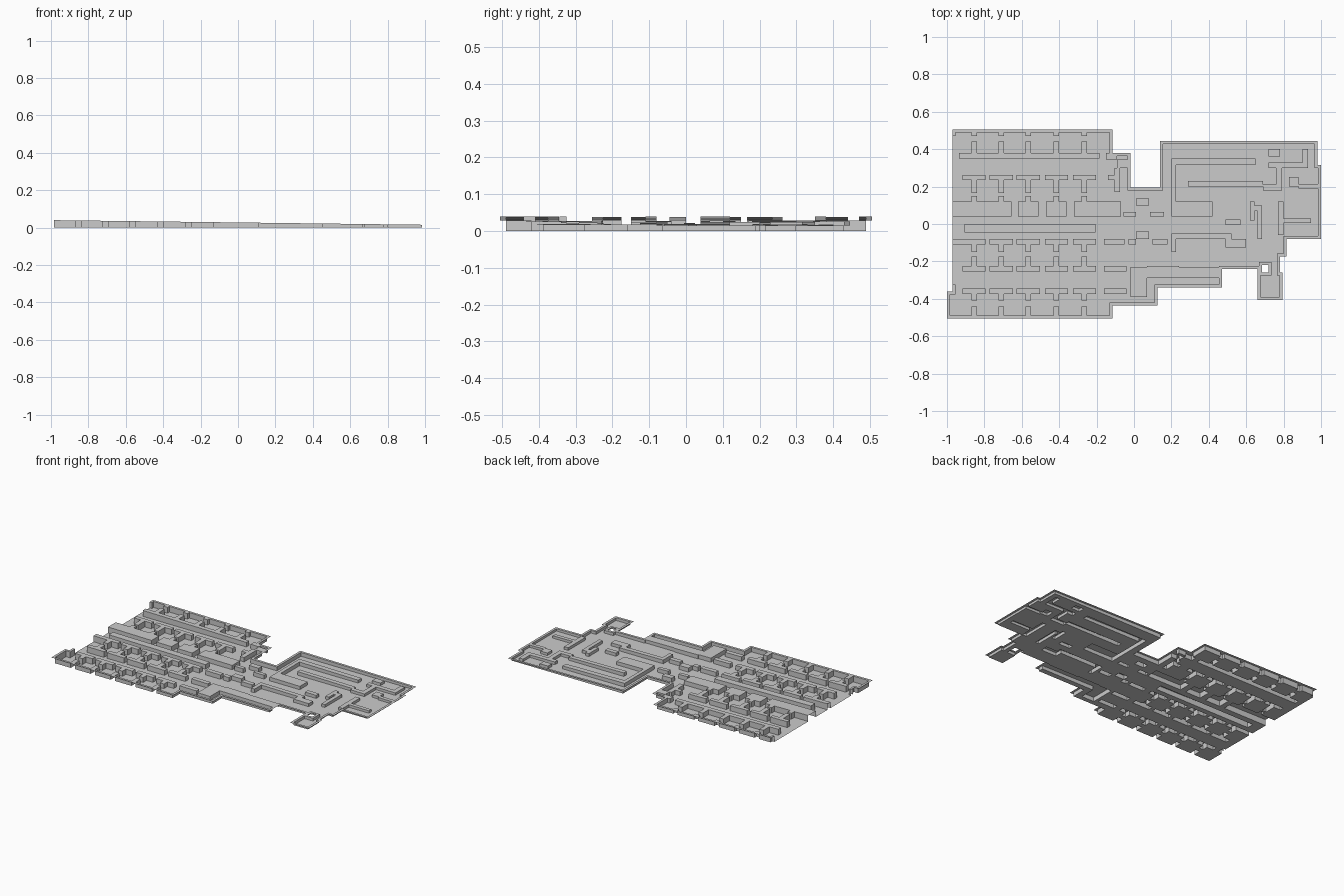
import bpy, bmesh

LEDGE = 0.016


def top_z(x):
    # wall tops slope gently down from left to right
    return 0.0272 - 0.0125 * x


# footprint of the whole map: x0, x1, y0, y1
outer = [(-0.97, -0.115, -0.36, 0.505), (-1.0, -0.115, -0.505, -0.36),
         (-0.115, -0.02, -0.435, 0.38), (-0.02, 0.125, -0.435, 0.195),
         (0.125, 0.14, -0.34, 0.195), (0.14, 0.47, -0.34, 0.445),
         (0.47, 0.66, -0.24, 0.445), (0.66, 0.815, -0.175, 0.445),
         (0.66, 0.78, -0.26, -0.175), (0.66, 0.795, -0.405, -0.26),
         (0.815, 0.98, -0.08, 0.445), (0.98, 1.0, -0.08, 0.315)]
hole = (0.685, 0.72, -0.26, -0.22)

walls = []

# long bars between the room rows
walls += [(-0.935, -0.185, 0.35, 0.38), (-0.905, -0.205, -0.045, 0.0)]

# room walls with T-shaped stems, repeated in rows
centres = (-0.855, -0.71, -0.565, -0.415, -0.265)


def row(y0, y1, stem_to, half=0.062):
    for c in centres:
        if half:
            walls.append((c - half, c + half, y0, y1))
        lo, hi = (stem_to, y0) if stem_to < y0 else (y1, stem_to)
        walls.append((c - 0.015, c + 0.015, lo, hi))


row(0.489, 0.489, 0.47, 0)
row(0.38, 0.38, 0.44, 0)
row(0.235, 0.262, 0.165)
row(0.04, 0.12, 0.15, 0.055)
row(-0.11, -0.08, -0.15)
row(-0.255, -0.225, -0.175)
row(-0.375, -0.345, -0.41)
row(-0.489, -0.489, -0.44, 0)
walls += [(-0.97, -0.67, 0.04, 0.12), (-0.97, -0.9, -0.11, -0.08),
          (-0.31, -0.07, 0.04, 0.12)]

# link between the two halves
walls += [(-0.15, -0.09, 0.345, 0.38), (-0.09, -0.03, 0.3, 0.345),
          (-0.105, -0.075, 0.17, 0.3), (-0.14, -0.075, 0.235, 0.262),
          (0.01, 0.08, 0.1, 0.135), (-0.055, 0.01, 0.04, 0.065),
          (0.085, 0.16, 0.04, 0.065), (0.01, 0.08, -0.08, -0.04),
          (-0.16, -0.05, -0.11, -0.08), (-0.03, 0.01, -0.11, -0.08),
          (0.1, 0.18, -0.11, -0.08), (-0.16, -0.04, -0.255, -0.225),
          (-0.16, -0.04, -0.375, -0.345), (-0.02, 0.07, -0.39, -0.23),
          (0.07, 0.24, -0.29, -0.225), (0.24, 0.46, -0.29, -0.23)]

# right half rooms
walls += [(0.2, 0.65, 0.315, 0.35), (0.2, 0.225, 0.04, 0.315),
          (0.29, 0.69, 0.2, 0.23), (0.225, 0.42, 0.04, 0.12),
          (0.2, 0.49, -0.08, -0.05), (0.2, 0.225, -0.15, -0.05),
          (0.49, 0.57, -0.005, 0.025), (0.49, 0.52, -0.125, -0.05),
          (0.52, 0.6, -0.125, -0.08), (0.62, 0.645, 0.02, 0.12),
          (0.645, 0.685, 0.07, 0.1), (0.66, 0.685, -0.08, 0.07),
          (0.72, 0.93, 0.3, 0.33), (0.9, 0.93, 0.33, 0.4),
          (0.72, 0.78, 0.36, 0.4), (0.76, 0.79, 0.18, 0.3),
          (0.69, 0.76, 0.18, 0.21), (0.83, 0.88, 0.2, 0.25),
          (0.88, 0.985, 0.19, 0.215), (0.77, 0.8, -0.06, 0.12),
          (0.8, 0.945, 0.005, 0.03)]


def inside(r, x, y):
    return r[0] < x < r[1] and r[2] < y < r[3]


def in_map(x, y):
    return any(inside(r, x, y) for r in outer) and not inside(hole, x, y)


def solid(x, y):
    # the left end of the corridors is open
    return in_map(x, y) or (x <= -0.97 and -0.345 < y < 0.489)


def kind(x, y):
    if not in_map(x, y):
        return None
    if any(inside(r, x, y) for r in walls):
        return 'top'
    d = LEDGE
    for dx in (-d, 0, d):
        for dy in (-d, 0, d):
            if not solid(x + dx, y + dy):
                return 'top'
    return 'floor'


def cuts(i):
    s = set()
    for r in outer + [hole]:
        for v in (r[i], r[i + 1]):
            s.update((round(v - LEDGE, 4), round(v, 4), round(v + LEDGE, 4)))
    for r in walls:
        s.update((round(r[i], 4), round(r[i + 1], 4)))
    return sorted(s)


xs, ys = cuts(0), cuts(2)
nx, ny = len(xs) - 1, len(ys) - 1
cell = {(i, j): kind((xs[i] + xs[i + 1]) / 2, (ys[j] + ys[j + 1]) / 2)
        for i in range(nx) for j in range(ny)}

stone = bpy.data.materials.new("plain grey")
stone.diffuse_color = (0.6, 0.6, 0.6, 1)


def make(name, quads):
    bm = bmesh.new()
    for q in quads:
        bm.faces.new([bm.verts.new(p) for p in q])
    bmesh.ops.remove_doubles(bm, verts=bm.verts, dist=1e-5)
    me = bpy.data.meshes.new(name)
    bm.to_mesh(me)
    bm.free()
    me.materials.append(stone)
    bpy.context.collection.objects.link(bpy.data.objects.new(name, me))


floor, tops, sides = [], [], []


def side(a, b):
    # upright strip whose front faces the floor on the left of a -> b
    sides.append([(*b, 0), (*a, 0), (*a, top_z(a[0])), (*b, top_z(b[0]))])


for (i, j), k in cell.items():
    if k is None:
        continue
    a, b, c, d = ((xs[i], ys[j]), (xs[i + 1], ys[j]),
                  (xs[i + 1], ys[j + 1]), (xs[i], ys[j + 1]))
    if k == 'top':
        tops.append([(*p, top_z(p[0])) for p in (a, b, c, d)])
        continue
    floor.append([(*p, 0) for p in (a, b, c, d)])
    for di, dj, p, q in ((0, -1, a, b), (1, 0, b, c), (0, 1, c, d), (-1, 0, d, a)):
        if cell.get((i + di, j + dj)) == 'top':
            side(p, q)

make("floor", floor)
make("wall_tops", tops)
make("wall_sides", sides)
